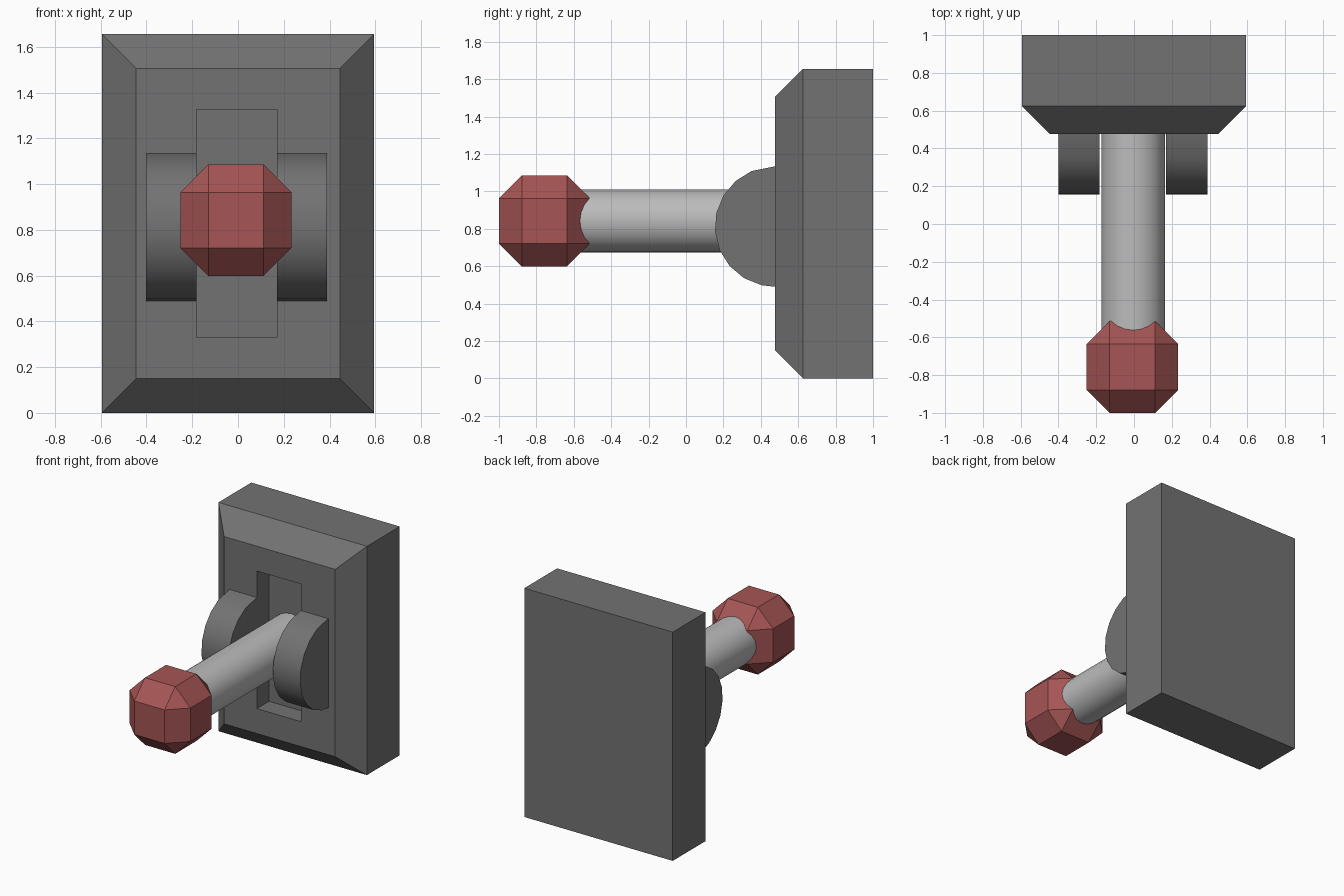
import bpy, bmesh
from math import sin, cos, radians
from mathutils import Matrix

if "Cube" in bpy.data.objects:
    bpy.data.objects.remove(bpy.data.objects["Cube"])


def material(name, rgb):
    m = bpy.data.materials.new(name)
    m.diffuse_color = (*rgb, 1)
    m.use_nodes = True
    m.node_tree.nodes["Principled BSDF"].inputs["Base Color"].default_value = m.diffuse_color
    return m


DARK = material("dark_grey", (0.17, 0.17, 0.17))
LIGHT = material("light_grey", (0.5, 0.5, 0.5))
RED = material("red", (0.38, 0.09, 0.09))


def finish(bm, name, mat, smooth=False):
    bmesh.ops.recalc_face_normals(bm, faces=bm.faces)
    me = bpy.data.meshes.new(name)
    bm.to_mesh(me)
    bm.free()
    me.materials.append(mat)
    ob = bpy.data.objects.new(name, me)
    bpy.context.collection.objects.link(ob)
    if smooth:
        bpy.ops.object.select_all(action='DESELECT')
        ob.select_set(True)
        bpy.context.view_layer.objects.active = ob
        bpy.ops.object.shade_smooth_by_angle(angle=radians(35))
    return ob


def loft(rings, name, mat, smooth=False):
    """Skin a list of closed rings and cap both ends."""
    bm = bmesh.new()
    loops = [[bm.verts.new(p) for p in ring] for ring in rings]
    n = len(loops[0])
    for a, b in zip(loops, loops[1:]):
        for i in range(n):
            j = (i + 1) % n
            bm.faces.new((a[i], a[j], b[j], b[i]))
    bm.faces.new(loops[0])
    bm.faces.new(loops[-1])
    return finish(bm, name, mat, smooth)


def rect(cx, half_w, z0, z1, y):
    return [(cx - half_w, y, z0), (cx + half_w, y, z0),
            (cx + half_w, y, z1), (cx - half_w, y, z1)]


# wall plate: back, chamfer, front face, then the recessed slot
loft([rect(0, 0.594, 0, 1.655, 1.0),
      rect(0, 0.594, 0, 1.655, 0.625),
      rect(0, 0.445, 0.15, 1.505, 0.476),
      rect(-0.006, 0.176, 0.33, 1.325, 0.476),
      rect(-0.006, 0.176, 0.33, 1.325, 0.615)], "wall_plate", DARK)

# pair of rounded hinge cheeks on either side of the slot
R, CY, CZ = 0.322, 0.476, 0.812
arc = [(CY, CZ + R)]
arc += [(CY - R * cos(radians(a)), CZ + R * sin(radians(a)))
        for a in range(67, -80, -18)]
arc += [(CY, CZ - R)]
for side, label in ((-1, "left"), (1, "right")):
    loft([[(-0.006 + side * d, y, z) for y, z in arc] for d in (0.176, 0.395)],
         "hinge_cheek_" + label, DARK, True)

# lever shaft, from inside the grip to the slot floor
bm = bmesh.new()
bmesh.ops.create_cone(bm, cap_ends=True, segments=24, radius1=0.169,
                      radius2=0.169, depth=1.215)
bmesh.ops.transform(bm, verts=bm.verts, matrix=Matrix.Translation((-0.004, 0.0075, 0.842))
                    @ Matrix.Rotation(radians(90), 4, 'X'))
finish(bm, "lever_shaft", LIGHT, True)

# faceted grip: cube with every edge chamfered
bm = bmesh.new()
bmesh.ops.create_cube(bm, size=0.486)
bmesh.ops.bevel(bm, geom=bm.edges[:], offset=0.122, segments=1, affect='EDGES')
bmesh.ops.translate(bm, verts=bm.verts, vec=(-0.009, -0.757, 0.842))
finish(bm, "lever_grip", RED)
